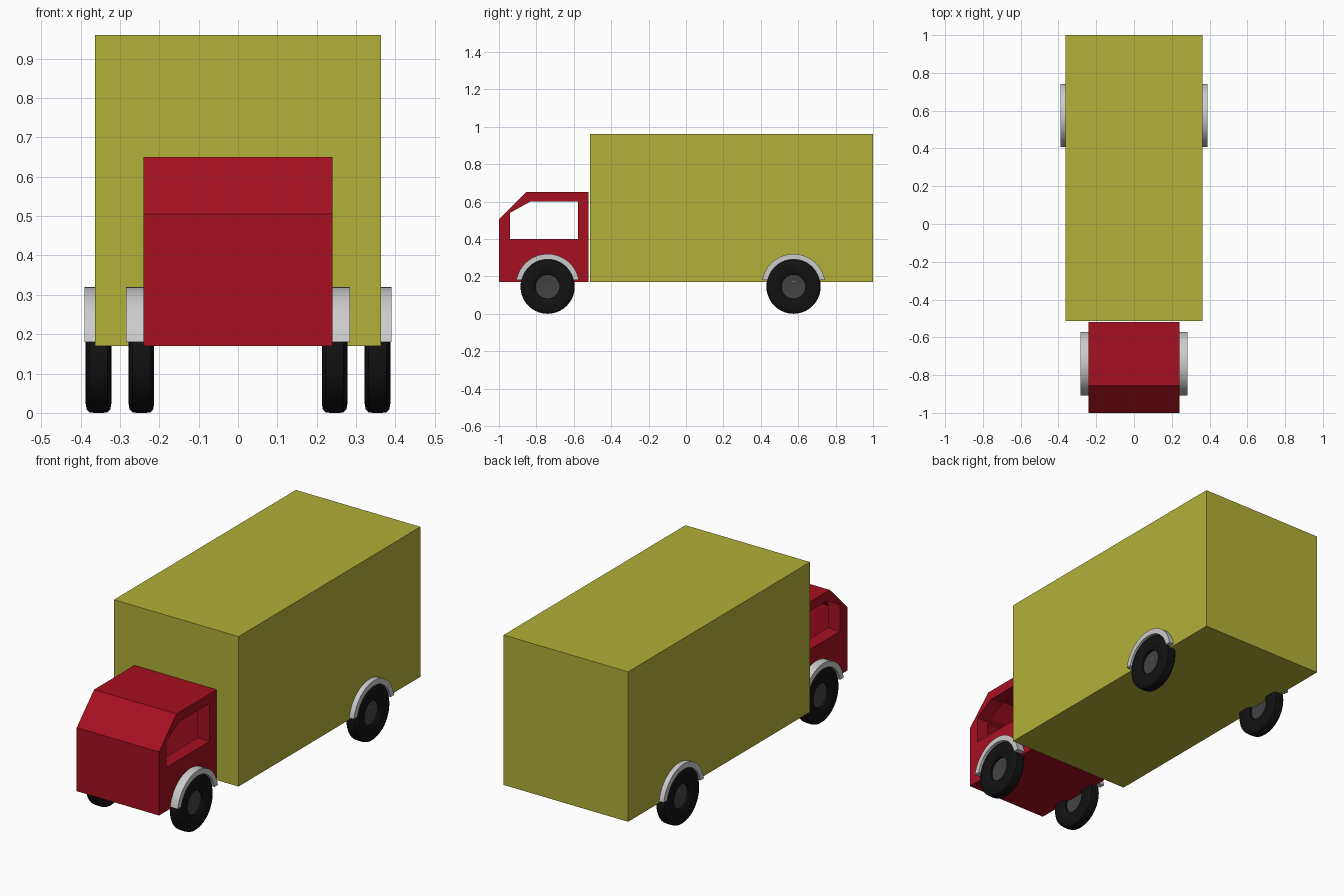
import bpy, bmesh, math

if "Cube" in bpy.data.objects:
    bpy.data.objects.remove(bpy.data.objects["Cube"])


def material(name, rgb):
    m = bpy.data.materials.new(name)
    m.diffuse_color = (*rgb, 1)
    m.use_nodes = True
    m.node_tree.nodes["Principled BSDF"].inputs["Base Color"].default_value = m.diffuse_color
    return m


RED = material("red_paint", (0.38, 0.005, 0.014))
YELLOW = material("yellow_paint", (0.44, 0.44, 0.04))
RUBBER = material("rubber", (0.006, 0.006, 0.006))
HUB = material("hub_grey", (0.055, 0.055, 0.055))


def finish(name, bm, mat=None, smooth=False):
    bmesh.ops.recalc_face_normals(bm, faces=bm.faces[:])
    me = bpy.data.meshes.new(name)
    bm.to_mesh(me)
    bm.free()
    ob = bpy.data.objects.new(name, me)
    bpy.context.collection.objects.link(ob)
    if mat:
        me.materials.append(mat)
    if smooth:
        bpy.ops.object.select_all(action='DESELECT')
        bpy.context.view_layer.objects.active = ob
        ob.select_set(True)
        bpy.ops.object.shade_smooth_by_angle(angle=math.radians(35))
    return ob


def prism(name, outline, x0, x1, mat=None, smooth=False):
    """Extrude a (y, z) outline from x0 to x1."""
    bm = bmesh.new()
    a = [bm.verts.new((x0, y, z)) for y, z in outline]
    b = [bm.verts.new((x1, y, z)) for y, z in outline]
    n = len(a)
    bm.faces.new(a)
    bm.faces.new(b[::-1])
    for i in range(n):
        j = (i + 1) % n
        bm.faces.new((a[i], a[j], b[j], b[i]))
    return finish(name, bm, mat, smooth)


def lathe(name, profile, centre, mat, steps=40):
    """Spin a closed (x, radius) profile about the x axis."""
    bm = bmesh.new()
    vs = [bm.verts.new((x, 0, r)) for x, r in profile]
    es = [bm.edges.new((vs[i], vs[(i + 1) % len(vs)])) for i in range(len(vs))]
    bmesh.ops.spin(bm, geom=vs + es, cent=(0, 0, 0), axis=(1, 0, 0),
                   angle=2 * math.pi, steps=steps, use_duplicate=False)
    bmesh.ops.remove_doubles(bm, verts=bm.verts[:], dist=1e-5)
    ob = finish(name, bm, mat, True)
    ob.location = centre
    return ob


# Cargo box
prism("cargo_box", [(-0.514, 0.17), (1, 0.17), (1, 0.96), (-0.514, 0.96)],
      -0.363, 0.363, YELLOW)

# Hollow cab with side windows cut right through
cab = prism("cab", [(-1, 0.17), (-0.52, 0.17), (-0.52, 0.65),
                    (-0.855, 0.65), (-1, 0.505)], -0.24, 0.24, RED)
window = prism("window_cutter", [(-0.94, 0.4), (-0.578, 0.4), (-0.578, 0.6),
                                 (-0.832, 0.6), (-0.94, 0.54)], -0.4, 0.4, RED)
cavity = prism("cavity_cutter", [(-0.97, 0.22), (-0.55, 0.22), (-0.55, 0.625),
                                 (-0.845, 0.625), (-0.97, 0.5)], -0.17, 0.17, RED)
for cutter in (window, cavity):
    mod = cab.modifiers.new(cutter.name, 'BOOLEAN')
    mod.operation = 'DIFFERENCE'
    mod.solver = 'EXACT'
    mod.object = cutter
    cutter.hide_render = True
    cutter.hide_set(True)

# Wheels: tyre with rounded shoulders, shallow dished hub
half = [(0.023, 0.063), (0.029, 0.072), (0.0325, 0.09), (0.0325, 0.122),
        (0.030, 0.136), (0.023, 0.1435), (0.012, 0.145)]
tyre = half + [(-x, r) for x, r in reversed(half)]
hub = [(0.0065, 0), (0.009, 0.035), (0.012, 0.064),
       (-0.012, 0.064), (-0.009, 0.035), (-0.0065, 0)]


def fender_outline(yc):
    """Half ring over the wheel, ending level at z = 0.18."""
    zc, pts = 0.15, []
    for radius, flip in ((0.17, False), (0.141, True)):
        start = math.asin(0.03 / radius)
        arc = [start + (math.pi - 2 * start) * i / 24 for i in range(25)]
        for t in (arc[::-1] if flip else arc):
            pts.append((yc + radius * math.cos(t), zc + radius * math.sin(t)))
    return pts


for axle, yc, xw, outer in (("front", -0.74, 0.2455, 0.284),
                            ("rear", 0.575, 0.3545, 0.39)):
    for side, s in (("left", -1), ("right", 1)):
        tag = f"{axle}_{side}"
        lathe(f"tyre_{tag}", tyre, (s * xw, yc, 0.145), RUBBER)
        lathe(f"hub_{tag}", hub, (s * xw, yc, 0.145), HUB)
        prism(f"fender_{tag}", fender_outline(yc),
              s * (outer - 0.08), s * outer, None, True)
